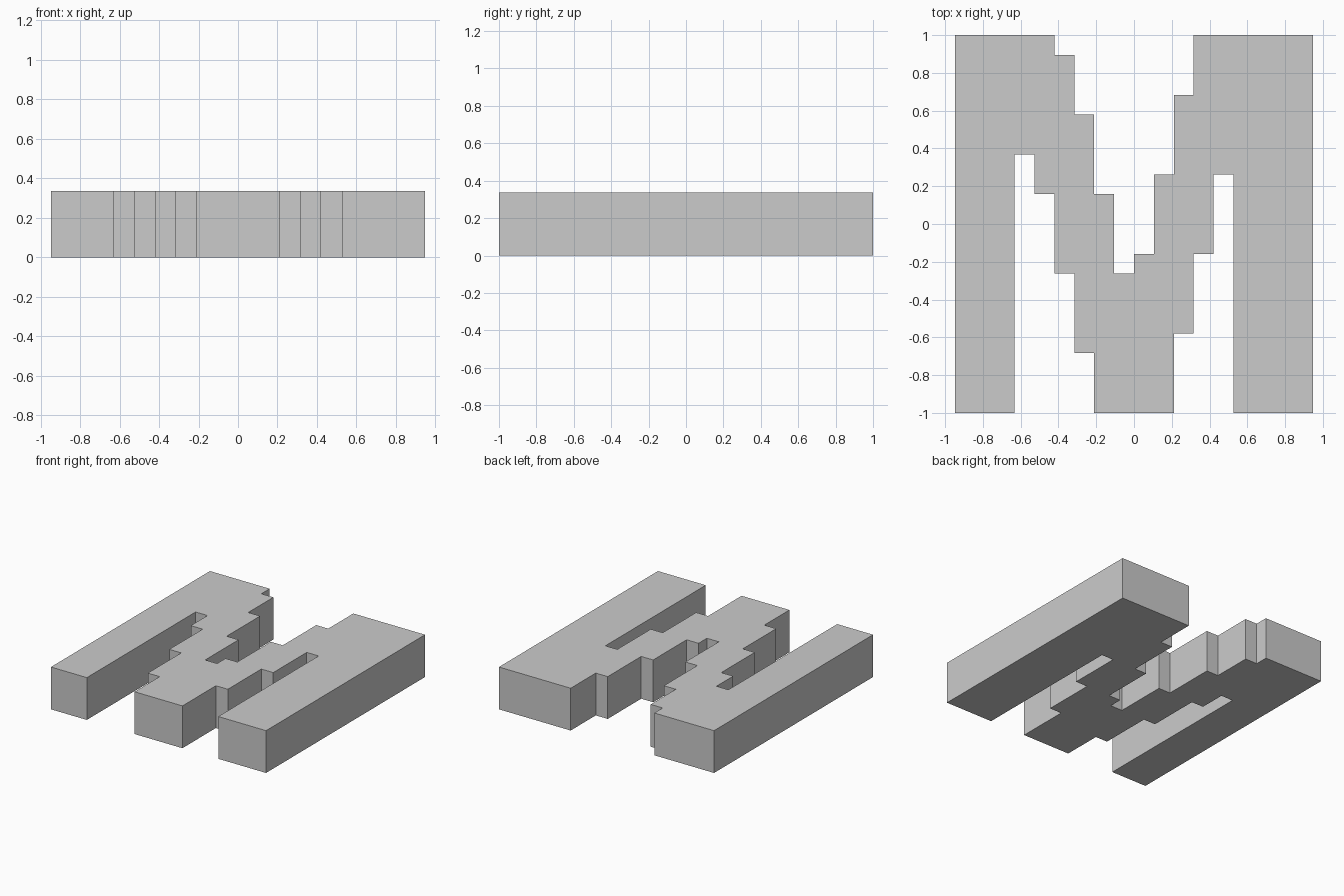
import bpy
import bmesh

cube = bpy.data.objects.get("Cube")
if cube:
    bpy.data.objects.remove(cube, do_unlink=True)

UNIT = 2 / 19       # size of one step of the outline
HEIGHT = 3.2 * UNIT

# Plain grey for the whole slab
grey = bpy.data.materials.new("plain grey")
grey.use_nodes = True
colour = (0.6, 0.6, 0.6, 1)
grey.diffuse_color = colour
grey.node_tree.nodes["Principled BSDF"].inputs["Base Color"].default_value = colour

# Stepped profile as columns: width, front edge, back edge (in steps)
columns = [
    (3, 0, 19), (1, 13, 19), (1, 11, 19), (1, 7, 18), (1, 3, 15),
    (1, 0, 11), (1, 0, 7), (1, 0, 8), (1, 0, 12),
    (1, 4, 16), (1, 8, 19), (1, 12, 19), (4, 0, 19),
]


def stepped_edge(side):
    """Corner points of one edge, left to right, without points on straight runs."""
    points, x = [], -9
    for column in columns:
        start, x = x, x + column[0]
        level = column[side]
        if points and points[-1][1] == level:
            points[-1] = (x, level)
        else:
            points += [(start, level), (x, level)]
    return points


outline = stepped_edge(1) + stepped_edge(2)[::-1]

# Extrude the outline upwards into a solid slab
bm = bmesh.new()
base = bm.faces.new([bm.verts.new((x * UNIT, y * UNIT - 1, 0)) for x, y in outline])
extruded = bmesh.ops.extrude_face_region(bm, geom=[base], use_keep_orig=True)
top = [g for g in extruded["geom"] if isinstance(g, bmesh.types.BMVert)]
bmesh.ops.translate(bm, verts=top, vec=(0, 0, HEIGHT))
bmesh.ops.recalc_face_normals(bm, faces=bm.faces)

mesh = bpy.data.meshes.new("stepped_slab")
bm.to_mesh(mesh)
bm.free()
mesh.materials.append(grey)
slab = bpy.data.objects.new("stepped_slab", mesh)
bpy.context.collection.objects.link(slab)
